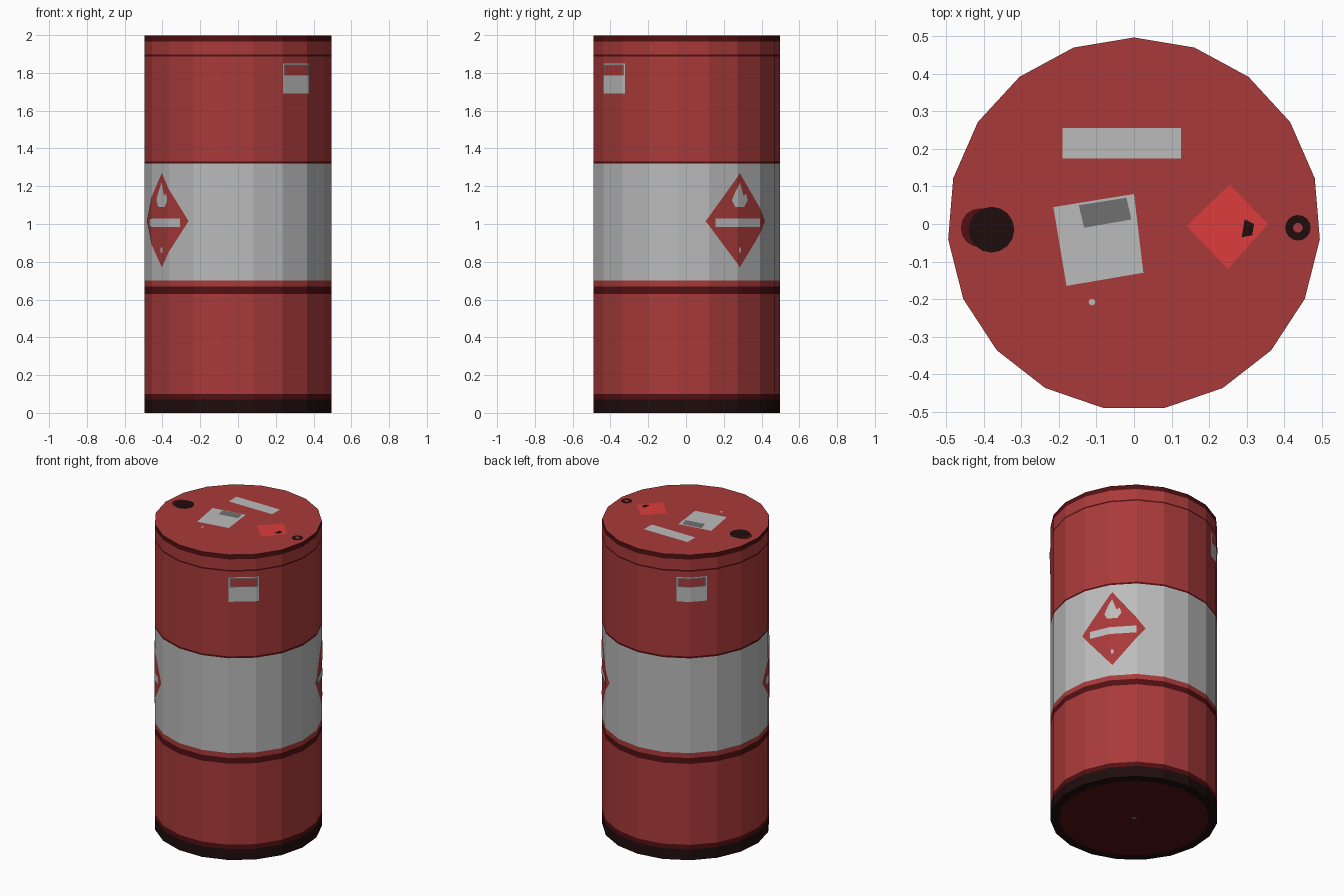
import bpy, bmesh, math
from mathutils import Vector

if "Cube" in bpy.data.objects:
    bpy.data.objects.remove(bpy.data.objects["Cube"])

SIDES, R, TOP = 19, 0.497, 1.997
STEP = 2 * math.pi / SIDES
START = math.pi / 2          # one corner points to +y

# Flat colours
def material(name, rgb):
    m = bpy.data.materials.new(name)
    m.diffuse_color = (*rgb, 1)
    m.use_nodes = True
    m.node_tree.nodes["Principled BSDF"].inputs["Base Color"].default_value = m.diffuse_color
    return m

COLOURS = {
    "red": (0.40, 0.042, 0.042),
    "dark_red": (0.085, 0.005, 0.006),
    "black": (0.014, 0.004, 0.004),
    "white": (0.50, 0.50, 0.50),
    "grey": (0.16, 0.16, 0.16),
    "bright_red": (0.72, 0.045, 0.045),
}
MATS = {n: material(n + " paint", c) for n, c in COLOURS.items()}
NAMES = list(COLOURS)


def finish(name, bm, mats):
    me = bpy.data.meshes.new(name)
    bm.to_mesh(me)
    bm.free()
    for m in mats:
        me.materials.append(MATS[m])
    ob = bpy.data.objects.new(name, me)
    bpy.context.collection.objects.link(ob)
    return ob


def wall_point(a, z, off):
    """Point on the faceted wall at angle a, pushed out by off."""
    k = math.floor((a - START) / STEP + 1e-6)
    t = (a - START) / STEP - k
    a0 = START + k * STEP
    p = Vector((math.cos(a0), math.sin(a0), 0))
    q = Vector((math.cos(a0 + STEP), math.sin(a0 + STEP), 0))
    v = p.lerp(q, t) * (R + off)
    return Vector((v.x, v.y, z))


def wall_decal(name, pts, angle, mat, off):
    """Thin plate wrapped on the wall; pts are (arc length, height)."""
    bm = bmesh.new()
    bm.faces.new([bm.verts.new((angle + u / R, z, 0)) for u, z in pts])
    bmesh.ops.triangulate(bm, faces=bm.faces[:])
    for k in range(-SIDES, SIDES + 1):       # fold along the drum's facets
        bmesh.ops.bisect_plane(bm, geom=bm.verts[:] + bm.edges[:] + bm.faces[:],
                               plane_co=(START + k * STEP, 0, 0), plane_no=(1, 0, 0))
    for v in bm.verts:
        v.co = wall_point(v.co.x, v.co.y, off)
    finish(name, bm, [mat])


def lid_plate(name, pts, mat, z):
    bm = bmesh.new()
    f = bm.faces.new([bm.verts.new((x, y, z)) for x, y in pts])
    f.normal_update()
    if f.normal.z < 0:
        f.normal_flip()
    finish(name, bm, [mat])


def circle(cx, cy, r, n=16):
    return [(cx + r * math.cos(2 * math.pi * i / n),
             cy + r * math.sin(2 * math.pi * i / n)) for i in range(n)]


def rect(u, z0, z1):
    return [(-u, z0), (u, z0), (u, z1), (-u, z1)]


# Drum body: (radius, height, colour of the band above this level)
profile = [
    (0.015, 0, "dark_red"), (0.445, 0, "black"), (R, 0, "black"),
    (R, 0.055, "black"), (R, 0.07, "dark_red"), (R, 0.10, "red"),
    (R, 0.63, "dark_red"), (R, 0.668, "red"), (R, 0.70, "white"),
    (R, 1.32, "dark_red"), (R, 1.332, "red"), (R, 1.887, "dark_red"),
    (R, 1.897, "red"), (R, 1.967, "dark_red"), (R, TOP, "red"),
]
bm = bmesh.new()
rings = [[bm.verts.new((r * math.cos(START + i * STEP), r * math.sin(START + i * STEP), z))
          for i in range(SIDES)] for r, z, _ in profile]
for (_, _, col), lo, hi in zip(profile, rings, rings[1:]):
    for i in range(SIDES):
        j = (i + 1) % SIDES
        bm.faces.new((lo[i], lo[j], hi[j], hi[i])).material_index = NAMES.index(col)
bm.faces.new(rings[0][::-1]).material_index = NAMES.index("grey")
bm.faces.new(rings[-1]).material_index = NAMES.index("red")
finish("drum_body", bm, NAMES)

# Hazard diamonds and paper labels, repeated on opposite sides
diamond = [(0, 0.77), (0.2, 1.015), (0, 1.27), (-0.2, 1.015)]
flame = [(-0.03, 1.09), (0.03, 1.09), (0.055, 1.125), (0.045, 1.16), (0.025, 1.15),
         (0.0, 1.22), (-0.03, 1.17), (-0.05, 1.125)]
for side, half in (("left", math.pi), ("right", 0)):
    a = math.radians(35) + half
    wall_decal(side + "_hazard_diamond", diamond, a, "red", 0.002)
    wall_decal(side + "_hazard_flame", flame, a, "white", 0.004)
    wall_decal(side + "_hazard_bar", rect(0.145, 0.983, 1.03), a, "white", 0.004)
    wall_decal(side + "_hazard_mark", rect(0.008, 0.85, 0.875), a, "white", 0.004)
    b = math.radians(-51) + half
    wall_decal(side + "_label", rect(0.091, 1.69, 1.85), b, "white", 0.002)
    wall_decal(side + "_label_edge", rect(0.085, 1.785, 1.845), b, "grey", 0.003)
    wall_decal(side + "_label_panel", rect(0.076, 1.79, 1.838), b, "red", 0.004)

# Lid stickers
Z1, Z2 = TOP + 0.0015, TOP + 0.003
lid_plate("lid_strip", [(-0.19, 0.175), (0.125, 0.175), (0.125, 0.256), (-0.19, 0.256)], "white", Z1)
lid_plate("lid_paper", [(-0.215, 0.045), (-0.18, -0.165), (0.025, -0.13), (0, 0.08)], "white", Z1)
lid_plate("lid_paper_panel", [(-0.147, 0.05), (-0.133, -0.01), (-0.007, 0.012), (-0.02, 0.07)], "grey", Z2)
lid_plate("lid_diamond", [(0.255, 0.105), (0.14, -0.005), (0.25, -0.12), (0.357, 0)], "bright_red", Z1)
lid_plate("lid_diamond_mark", [(0.287, -0.035), (0.315, -0.03), (0.32, 0), (0.295, 0.012)], "black", Z2)
lid_plate("lid_spot", circle(-0.112, -0.208, 0.009, 8), "white", Z1)

# Bung and vent caps
lid_plate("bung_shadow", circle(-0.41, -0.01, 0.052), "dark_red", Z1)
lid_plate("bung_cap", circle(-0.38, -0.015, 0.061), "black", Z2)
lid_plate("vent_cap", circle(0.437, -0.01, 0.034), "black", Z1)
lid_plate("vent_centre", circle(0.437, -0.01, 0.013, 10), "red", Z2)
